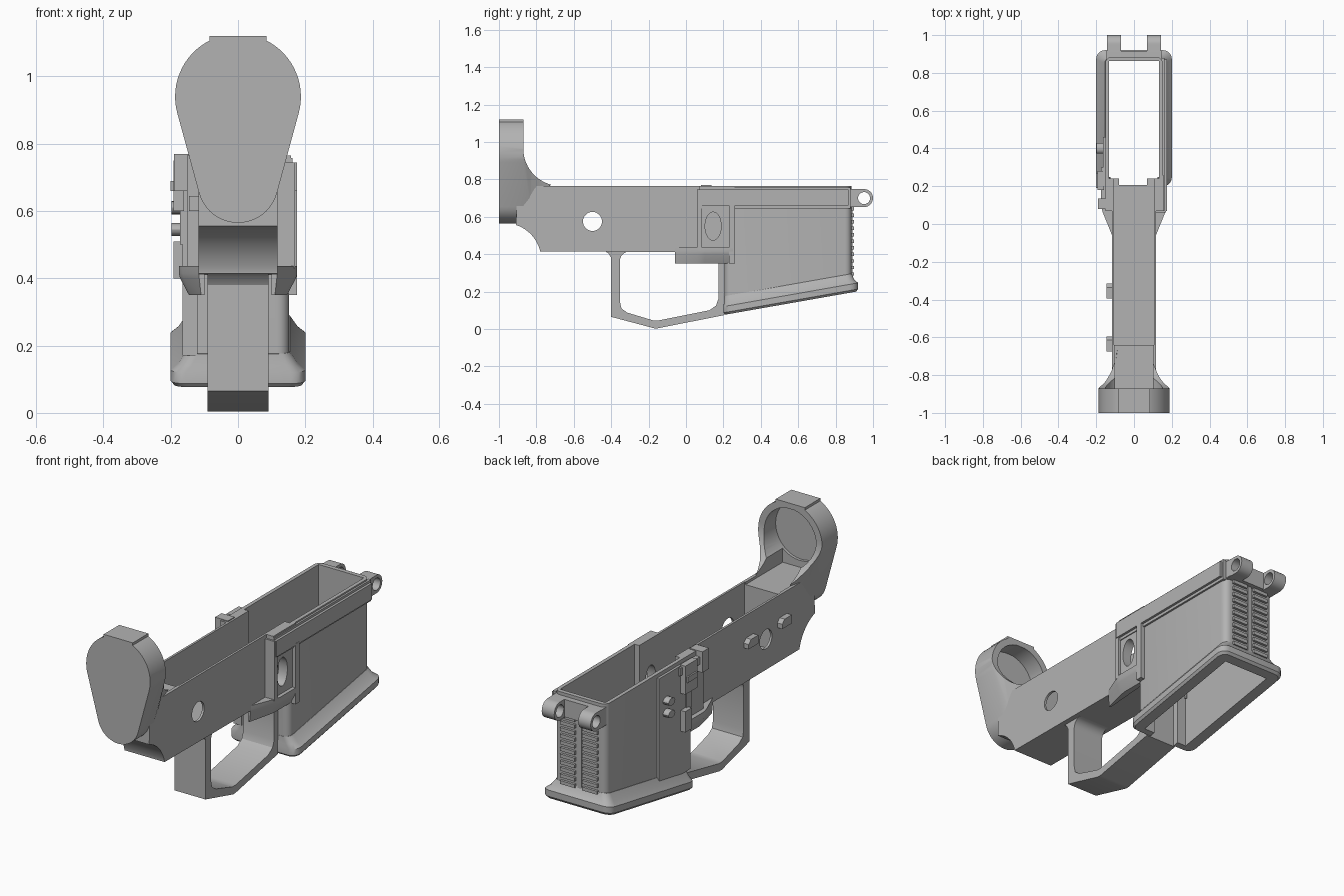
import bpy, bmesh
from math import pi, sin, cos

cube = bpy.data.objects.get("Cube")
if cube:
    bpy.data.objects.remove(cube, do_unlink=True)

grey = bpy.data.materials.new("matte_grey")
grey.use_nodes = True
grey.diffuse_color = (0.45, 0.45, 0.45, 1)
grey.node_tree.nodes["Principled BSDF"].inputs["Base Color"].default_value = (0.45, 0.45, 0.45, 1)
parts = []


def loft(name, rings):
    """Closed solid through a list of equal-length rings."""
    bm = bmesh.new()
    loops = [[bm.verts.new(p) for p in ring] for ring in rings]
    n = len(loops[0])
    for a, b in zip(loops, loops[1:]):
        for i in range(n):
            j = (i + 1) % n
            bm.faces.new((a[i], a[j], b[j], b[i]))
    bm.faces.new(loops[0])
    bm.faces.new(loops[-1])
    bmesh.ops.recalc_face_normals(bm, faces=bm.faces)
    mesh = bpy.data.meshes.new(name)
    bm.to_mesh(mesh)
    bm.free()
    mesh.materials.append(grey)
    obj = bpy.data.objects.new(name, mesh)
    bpy.context.collection.objects.link(obj)
    parts.append(obj)
    return obj


def prism(name, pts, axis, lo, hi):
    """Extrude a flat outline along one axis."""
    def place(u, v, w):
        return {"x": (w, u, v), "y": (u, w, v), "z": (u, v, w)}[axis]
    return loft(name, [[place(u, v, w) for u, v in pts] for w in (lo, hi)])


def box(name, x, y, z):
    return prism(name, [(x[0], y[0]), (x[1], y[0]), (x[1], y[1]), (x[0], y[1])], "z", *z)


def arc(cu, cv, r, a, b, n=16, squash=1):
    return [(cu + r * cos(a + (b - a) * i / n), cv + r * squash * sin(a + (b - a) * i / n))
            for i in range(n + 1)]


def circle(cu, cv, r, n=32, squash=1):
    return arc(cu, cv, r, 0, 2 * pi, n, squash)[:-1]


def rounded(x, y0, y1, r):
    """Rounded rectangle, symmetric in x."""
    pts = []
    for k, (cx, cy) in enumerate([(x - r, y1 - r), (r - x, y1 - r), (r - x, y0 + r), (x - r, y0 + r)]):
        pts += arc(cx, cy, r, k * pi / 2, (k + 1) * pi / 2, 5)
    return pts


def boolean(obj, others, mode="DIFFERENCE"):
    bpy.context.view_layer.objects.active = obj
    for other in others:
        mod = obj.modifiers.new("cut", "BOOLEAN")
        mod.operation, mod.solver, mod.object = mode, "EXACT", other
        bpy.ops.object.modifier_apply(modifier=mod.name)


def discard(objs):
    for o in objs:
        parts.remove(o)
        bpy.data.objects.remove(o, do_unlink=True)


# Rear end: teardrop that narrows into the body, trimmed by a side profile
tilt = 0.266
teardrop = arc(0, 0.94, 0.187, -tilt, pi + tilt, 40) + arc(0, 0.685, 0.12, pi + tilt, 2 * pi - tilt, 20)
stations = [(-1, 1), (-0.87, 1), (-0.83, 0.88), (-0.78, 0.77), (-0.72, 0.67), (-0.66, 0.61)]
tower = loft("rear_tower", [[(x * s, y, z) for x, z in teardrop] for y, s in stations])
trim = prism("trim", [(-1.1, 0.5), (-1.1, 1.11), (-0.87, 1.11)]
             + arc(-0.67, 0.965, 0.2, pi, 1.5 * pi) + [(-0.6, 0.765), (-0.6, 0.5)], "x", -0.4, 0.4)
boolean(tower, [trim], "INTERSECT")
discard([trim])
box("tower_top_pad", (-0.085, 0.085), (-1, -0.87), (1.09, 1.12))

# Rear body with the concave web under the tower
body = prism("rear_body", arc(-0.97, 0.37, 0.196, 1.25, 0.255, 12)
             + [(-0.78, 0.415), (0.2, 0.41), (0.2, 0.765), (-0.905, 0.765)], "x", -0.117, 0.117)


# Front well with slanted bottom and flared lip
def slanted(plan, offset):
    return [(x, y, 0.075 + 0.176 * (y - 0.2) + offset) for x, y in plan]


plan = rounded(0.152, 0.205, 0.885, 0.035)
well = loft("front_well", [slanted(plan, 0.06), [(x, y, 0.765) for x, y in plan]])
lip = loft("flared_lip", [
    slanted(rounded(0.19, 0.21, 0.91, 0.04), 0),
    slanted(rounded(0.2, 0.2, 0.92, 0.045), 0.012),
    slanted(rounded(0.2, 0.2, 0.92, 0.045), 0.045),
    slanted(rounded(0.178, 0.203, 0.9, 0.04), 0.065),
    slanted(rounded(0.154, 0.204, 0.886, 0.035), 0.1)])
shoulder = box("shoulder_block", (-0.152, 0.157), (0.07, 0.26), (0.41, 0.765))
left_pad = box("raised_side_band", (-0.165, -0.12), (0.2, 0.46), (0.17, 0.745))

# Hollow interior and side holes
cutters = [
    box("rear_pocket", (-0.105, 0.105), (-0.64, 0.3), (0.45, 1.5)),
    box("front_opening", (-0.132, 0.132), (0.24, 0.862), (-0.5, 1.5)),
    box("opening_notch", (-0.08, 0.07), (0.206, 0.3), (-0.5, 1.5)),
    prism("tower_recess", circle(0, 0.94, 0.152, 40), "y", -0.965, -0.5),
    box("tower_trough", (-0.1, 0.1), (-0.95, -0.6), (0.752, 0.93)),
    prism("round_hole", circle(-0.5, 0.575, 0.051), "x", -0.5, 0.5),
    prism("oval_hole", circle(0.145, 0.55, 0.043, 32, 1.75), "x", 0.06, 0.5),
]
for part in (tower, body, well, lip, shoulder, left_pad):
    boolean(part, cutters)
discard(cutters)

# Lower guard loop
guard = prism("lower_guard", [(-0.44, 0.42), (-0.415, 0.405), (-0.4, 0.38), (-0.4, 0.065),
              (-0.17, 0.004), (-0.15, 0.004), (0.207, 0.075), (0.207, 0.42)], "x", -0.09, 0.09)
opening = prism("opening", arc(-0.305, 0.365, 0.048, pi, pi / 2, 6) + arc(0.125, 0.365, 0.048, pi / 2, 0, 6)
                + [(0.173, 0.16), (0.16, 0.125), (0.125, 0.1), (-0.145, 0.046), (-0.175, 0.046),
                   (-0.315, 0.088), (-0.345, 0.11), (-0.353, 0.145)], "x", -0.5, 0.5)
boolean(guard, [opening])
discard([opening])

# Tapered ledges on both sides
for side, s in (("left", 1), ("right", -1)):
    outline = [(0.1, -0.06), (0.116, -0.06), (0.165, 0.06), (0.176, 0.1), (0.176, 0.25), (0.14, 0.25)]
    loft(side + "_ledge", [
        [(s * (0.1 + (x - 0.1) * k), y, z) for x, y in outline]
        for z, k in ((0.35, 0.6), (0.4, 0.95), (0.415, 1), (0.437, 1))])

# Raised rail, rib and frame on the left
box("left_rail", (0.145, 0.175), (0.07, 0.87), (0.66, 0.745))
box("left_rail_edge", (0.145, 0.162), (0.07, 0.88), (0.645, 0.757))
box("left_rib", (0.145, 0.176), (0.23, 0.262), (0.35, 0.67))
box("left_frame_edge", (0.11, 0.17), (0.06, 0.085), (0.43, 0.745))

# Lever and small blocks on the right
box("lever_paddle", (-0.192, -0.16), (0.18, 0.28), (0.6, 0.75))
box("lever_ridge", (-0.2, -0.18), (0.19, 0.27), (0.66, 0.69))
box("lever_arm", (-0.175, -0.14), (0.13, 0.3), (0.7, 0.74))
box("lever_mount", (-0.19, -0.115), (0.08, 0.135), (0.66, 0.77))
box("lever_tail", (-0.172, -0.15), (0.2, 0.24), (0.5, 0.62))
box("lower_fence", (-0.192, -0.15), (0.225, 0.28), (0.4, 0.51))
for i, z in enumerate((0.545, 0.61)):
    prism("catch_boss_%d" % i, circle(0.4, z, 0.028, 16, 0.7), "x", -0.198, -0.15)
for i, y in enumerate((-0.355, -0.635)):
    stop = [(y - 0.04, 0.6), (y + 0.04, 0.6), (y + 0.04, 0.625), (y + 0.02, 0.645), (y - 0.04, 0.645)]
    prism("stop_block_%d" % i, stop, "x", -0.146, -0.11)

# Grip ribs and hinge lugs at the far end
box("grip_spine", (-0.012, 0.012), (0.87, 0.89), (0.27, 0.655))
for side, s in (("left", 1), ("right", -1)):
    for i in range(11):
        z = 0.285 + i * 0.035
        x = sorted((s * 0.022, s * 0.108))
        box("%s_grip_rib_%d" % (side, i), x, (0.87, 0.898), (z, z + 0.018))
    x = sorted((s * 0.07, s * 0.143))
    lug = prism(side + "_hinge_lug", arc(0.952, 0.7, 0.048, -pi / 2, pi / 2, 20)
                + [(0.87, 0.748), (0.87, 0.652)], "x", *x)
    hole = prism("lug_hole", circle(0.952, 0.7, 0.032), "x", -0.5, 0.5)
    boolean(lug, [hole])
    discard([hole])
box("hinge_bridge", (-0.145, 0.145), (0.865, 0.915), (0.655, 0.748))

# Smooth curved faces, keep edges sharp
bpy.ops.object.select_all(action="DESELECT")
for obj in parts:
    obj.select_set(True)
bpy.context.view_layer.objects.active = parts[0]
bpy.ops.object.shade_smooth_by_angle(angle=0.5)
